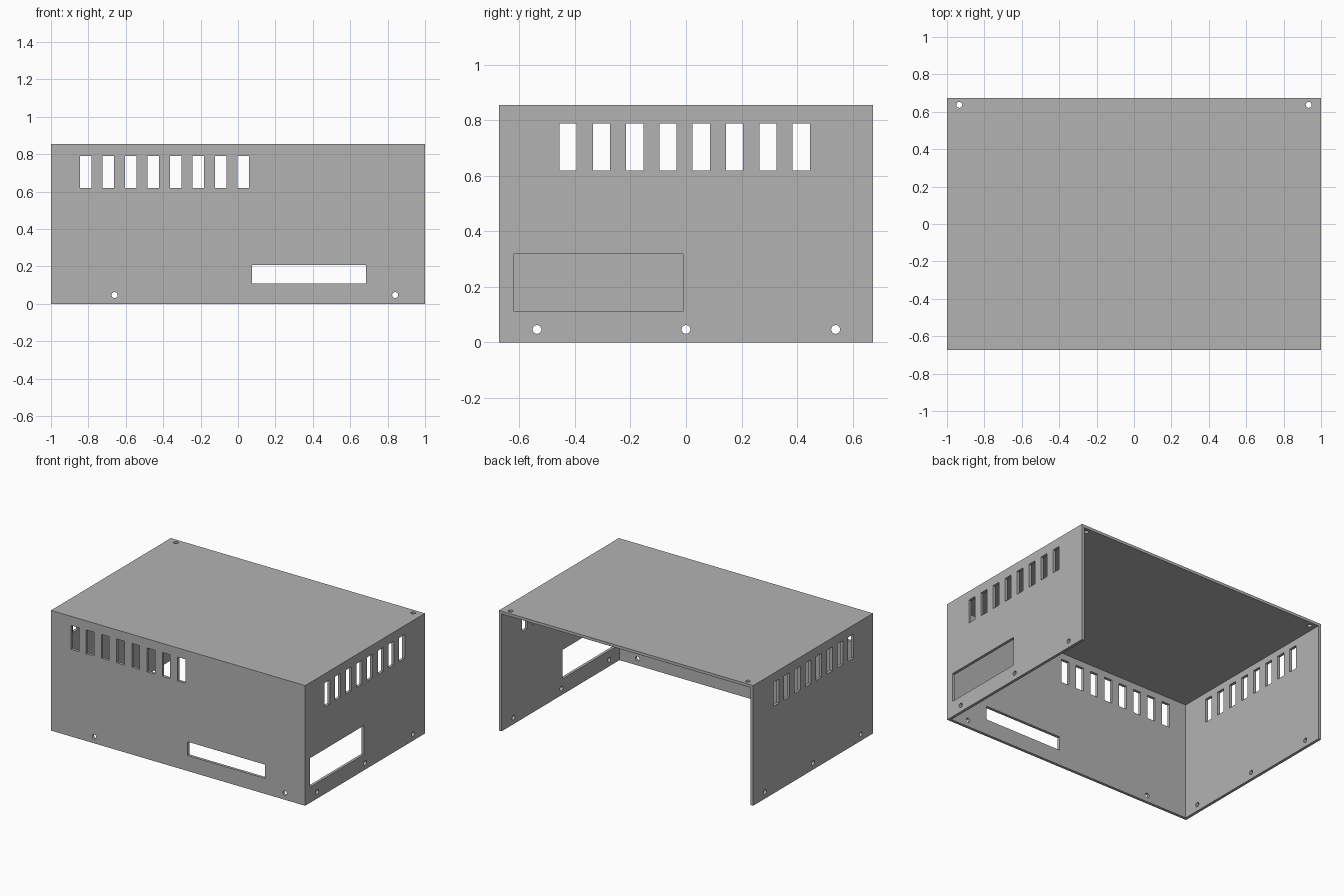
import bpy
import bmesh
from math import pi
from mathutils import Matrix, Vector

cube = bpy.data.objects.get("Cube")
if cube:
    bpy.data.objects.remove(cube, do_unlink=True)

HALF_Y, HEIGHT, WALL = 0.673, 0.855, 0.02
SLOT_Z = (0.62, 0.79)
HOLE_Z, HOLE_R = 0.047, 0.016
FRONT = (-0.8, -0.6)     # depth range of cuts through the front wall


def add_box(bm, xs, ys, zs):
    lo, hi = Vector((xs[0], ys[0], zs[0])), Vector((xs[1], ys[1], zs[1]))
    matrix = Matrix.Translation((lo + hi) / 2) @ Matrix.Diagonal((hi - lo).to_4d())
    return bmesh.ops.create_cube(bm, size=1, matrix=matrix)


def add_drill(bm, centre, axis, depth):
    turn = {"X": Matrix.Rotation(pi / 2, 4, "Y"),
            "Y": Matrix.Rotation(pi / 2, 4, "X"),
            "Z": Matrix.Identity(4)}[axis]
    bmesh.ops.create_cone(bm, cap_ends=True, segments=16, radius1=HOLE_R,
                          radius2=HOLE_R, depth=depth,
                          matrix=Matrix.Translation(centre) @ turn)


def make_object(name, bm):
    bmesh.ops.recalc_face_normals(bm, faces=bm.faces)
    mesh = bpy.data.meshes.new(name)
    bm.to_mesh(mesh)
    bm.free()
    obj = bpy.data.objects.new(name, mesh)
    bpy.context.collection.objects.link(obj)
    return obj


# Sheet-metal cover, open at the back and underneath
bm = bmesh.new()
add_box(bm, (-1, 1), (-HALF_Y, HALF_Y), (0, HEIGHT))
bm.normal_update()
open_faces = [f for f in bm.faces if f.normal.z < -0.5 or f.normal.y > 0.5]
bmesh.ops.delete(bm, geom=open_faces, context="FACES")
cover = make_object("enclosure_cover", bm)

# Openings: vent slots, connector windows and screw holes
bm = bmesh.new()
for i in range(8):
    x, y = -0.813 + 0.12 * i, -0.425 + 0.12 * i
    add_box(bm, (x - 0.031, x + 0.031), FRONT, SLOT_Z)
    add_box(bm, (-1.2, 1.2), (y - 0.031, y + 0.031), SLOT_Z)
add_box(bm, (0.075, 0.685), FRONT, (0.11, 0.208))
add_box(bm, (0.9, 1.2), (-0.62, -0.01), (0.112, 0.318))
for x in (-0.66, 0.84):
    add_drill(bm, (x, -HALF_Y, HOLE_Z), "Y", 0.1)
for y in (-0.537, 0, 0.539):
    add_drill(bm, (0, y, HOLE_Z), "X", 2.4)
for x in (-0.934, 0.934):
    add_drill(bm, (x, 0.637, HEIGHT), "Z", 0.1)
cutter = make_object("opening_cutter", bm)
cutter.hide_render = True

# Give the sheet its thickness, then cut the openings
thick = cover.modifiers.new("wall_thickness", "SOLIDIFY")
thick.thickness = WALL
thick.offset = -1
thick.use_even_offset = True
cut = cover.modifiers.new("openings", "BOOLEAN")
cut.operation = "DIFFERENCE"
cut.solver = "EXACT"
cut.object = cutter
bpy.context.view_layer.objects.active = cover
cover.select_set(True)
for name in ("wall_thickness", "openings"):
    bpy.ops.object.modifier_apply(modifier=name)
bpy.data.objects.remove(cutter, do_unlink=True)

# Plain grey finish
grey = bpy.data.materials.new("grey_metal")
grey.use_nodes = True
colour = (0.45, 0.45, 0.45, 1)
grey.diffuse_color = colour
grey.node_tree.nodes["Principled BSDF"].inputs["Base Color"].default_value = colour
cover.data.materials.clear()
cover.data.materials.append(grey)
